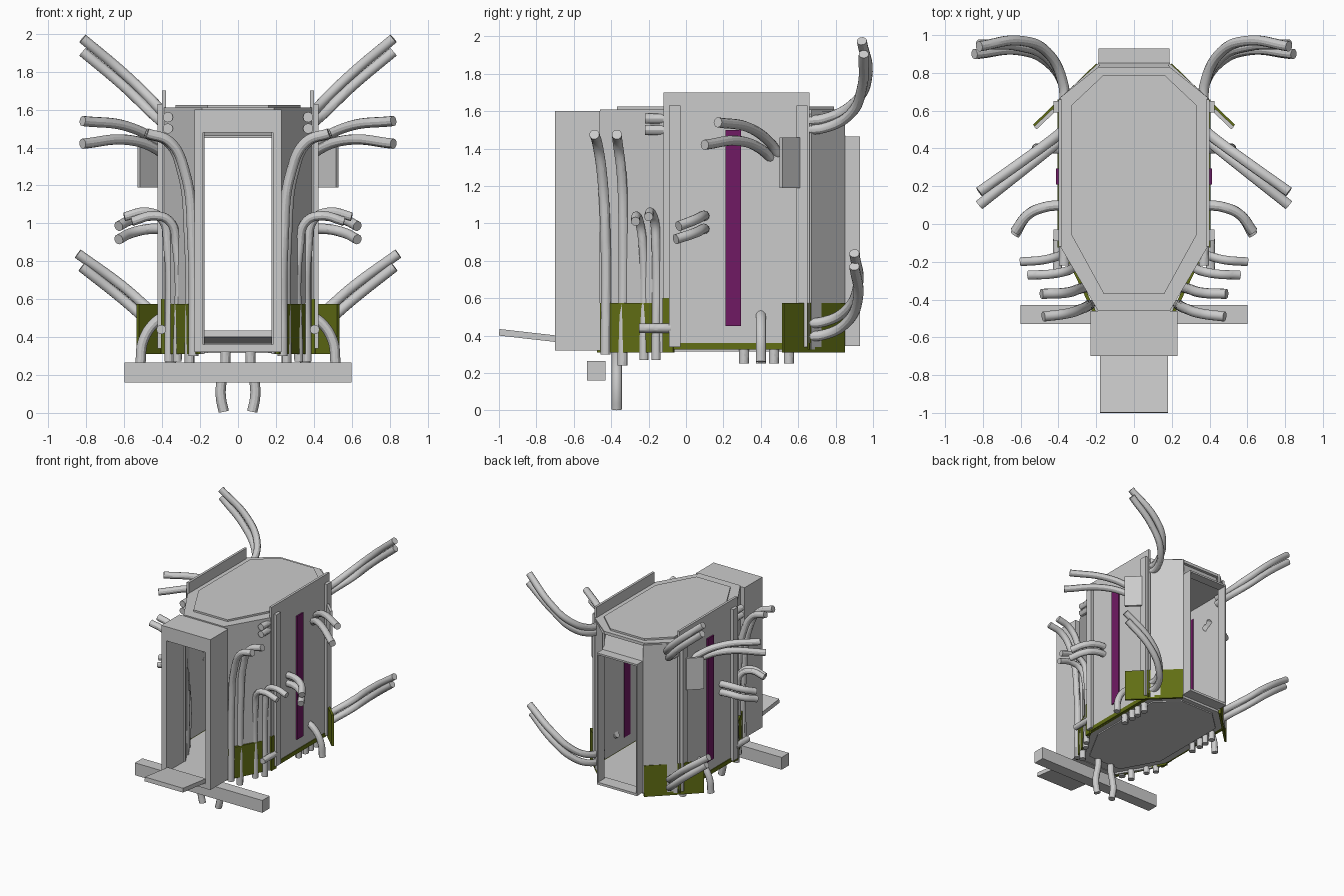
import bpy, bmesh
from mathutils import Vector

if "Cube" in bpy.data.objects:
    bpy.data.objects.remove(bpy.data.objects["Cube"])


def material(name, rgb):
    m = bpy.data.materials.new(name)
    m.diffuse_color = (*rgb, 1)
    m.use_nodes = True
    m.node_tree.nodes["Principled BSDF"].inputs["Base Color"].default_value = m.diffuse_color
    return m


OLIVE = material("olive", (0.12, 0.155, 0.007))
PURPLE = material("purple", (0.16, 0.01, 0.125))


def add_mesh(name, bm, mat=None):
    bmesh.ops.recalc_face_normals(bm, faces=bm.faces)
    me = bpy.data.meshes.new(name)
    bm.to_mesh(me)
    bm.free()
    ob = bpy.data.objects.new(name, me)
    bpy.context.collection.objects.link(ob)
    if mat:
        me.materials.append(mat)
    return ob


def extrude(name, pts, offset, mat=None):
    """Prism from a 3D outline pushed along an offset."""
    bm = bmesh.new()
    f = bm.faces.new([bm.verts.new(p) for p in pts])
    r = bmesh.ops.extrude_face_region(bm, geom=[f])
    vs = [v for v in r["geom"] if isinstance(v, bmesh.types.BMVert)]
    bmesh.ops.translate(bm, verts=vs, vec=Vector(offset))
    if not any(g is f for g in bm.faces):
        bm.faces.new([v for v in bm.verts if v not in vs])
    return add_mesh(name, bm, mat)


def box(name, x, y, z, mat=None):
    pts = [(x[0], y[0], z[0]), (x[1], y[0], z[0]), (x[1], y[1], z[0]), (x[0], y[1], z[0])]
    return extrude(name, pts, (0, 0, z[1] - z[0]), mat)


def boxes(name, x, y, z, mat=None):
    for side, s in (("right", 1), ("left", -1)):
        box(f"{name}_{side}", sorted((s * x[0], s * x[1])), y, z, mat)


def plates(name, a, b, z, t, mat=None):
    """Upright plate between plan points a and b, thickness t inward, both sides."""
    d = Vector((b[0] - a[0], b[1] - a[1], 0)).normalized()
    n = Vector((-d.y, d.x, 0)) * t
    for side, s in (("right", 1), ("left", -1)):
        pts = [(s * a[0], a[1], z[0]), (s * b[0], b[1], z[0]),
               (s * b[0], b[1], z[1]), (s * a[0], a[1], z[1])]
        extrude(f"{name}_{side}", pts, (s * n.x, n.y, 0), mat)


def pipes(name, pts, r=0.027):
    for side, s in (("right", 1), ("left", -1)):
        cu = bpy.data.curves.new(f"{name}_{side}", "CURVE")
        cu.dimensions = "3D"
        cu.bevel_depth = r
        cu.bevel_resolution = 4
        cu.resolution_u = 8
        cu.use_fill_caps = True
        sp = cu.splines.new("BEZIER")
        sp.bezier_points.add(len(pts) - 1)
        for bp, p in zip(sp.bezier_points, pts):
            bp.co = (s * p[0], p[1], p[2])
            bp.handle_left_type = bp.handle_right_type = "AUTO"
        ob = bpy.data.objects.new(f"{name}_{side}", cu)
        bpy.context.collection.objects.link(ob)
        bpy.ops.object.select_all(action="DESELECT")
        ob.select_set(True)
        bpy.context.view_layer.objects.active = ob
        bpy.ops.object.convert(target="MESH")
        bpy.ops.object.shade_smooth_by_angle()


def octagon(name, half, z0, z1):
    plan = half + [(-x, y) for x, y in reversed(half)]
    extrude(name, [(x, y, z0) for x, y in plan], (0, 0, z1 - z0))


# Roof and floor slabs with inset panels
OUTER = [(0.19, -0.46), (0.39, -0.12), (0.39, 0.67), (0.19, 0.83)]
INNER = [(0.16, -0.37), (0.33, -0.06), (0.33, 0.63), (0.16, 0.79)]
octagon("roof", OUTER, 1.585, 1.61)
octagon("roof_panel", INNER, 1.61, 1.625)
octagon("floor", OUTER, 0.325, 0.36)
octagon("floor_panel", INNER, 0.315, 0.325)

# Cabin walls
boxes("side_wall", (0.38, 0.40), (-0.12, 0.66), (0.345, 1.70))
plates("front_corner_wall", (0.19, -0.46), (0.39, -0.12), (0.31, 1.60), 0.015)
plates("rear_corner_wall", (0.39, 0.67), (0.19, 0.85), (0.34, 1.60), 0.015)
boxes("front_post", (0.40, 0.425), (-0.09, -0.03), (0.34, 1.63))
boxes("rear_post", (0.40, 0.425), (0.59, 0.65), (0.34, 1.63))
boxes("side_stripe", (0.375, 0.412), (0.21, 0.295), (0.45, 1.50), PURPLE)

# Front doorway: deep frame, ramp and cross bar
boxes("door_jamb", (0.185, 0.23), (-0.70, -0.46), (0.32, 1.60))
box("door_header", (-0.185, 0.185), (-0.70, -0.46), (1.48, 1.60))
box("door_sill", (-0.185, 0.185), (-0.70, -0.46), (0.32, 0.36))
extrude("ramp", [(-0.18, -0.69, 0.365), (-0.18, -1.0, 0.40),
                 (-0.18, -0.997, 0.435), (-0.18, -0.69, 0.40)], (0.36, 0, 0))
box("cross_bar", (-0.60, 0.60), (-0.53, -0.43), (0.16, 0.265))

# Rear doorway: thin jambs and sloping header
boxes("rear_jamb", (0.178, 0.188), (0.84, 0.93), (0.36, 1.46))
box("rear_frame_top", (-0.188, 0.188), (0.85, 0.93), (1.45, 1.465))
box("rear_sill", (-0.188, 0.188), (0.82, 0.93), (0.345, 0.365))
extrude("rear_header", [(-0.19, 0.80, 1.60), (-0.19, 0.855, 1.46),
                        (-0.19, 0.84, 1.46), (-0.19, 0.785, 1.60)], (0.38, 0, 0))

# Olive skirts and grey upper rear plates
plates("front_skirt", (0.215, -0.475), (0.41, -0.07), (0.31, 0.575), 0.018, OLIVE)
plates("rear_skirt", (0.535, 0.525), (0.20, 0.85), (0.31, 0.575), 0.018, OLIVE)
boxes("side_skirt", (0.375, 0.405), (-0.12, 0.66), (0.325, 0.36), OLIVE)
boxes("skirt_end", (0.385, 0.405), (-0.125, -0.08), (0.31, 0.60), OLIVE)
plates("rear_upper_plate", (0.53, 0.515), (0.43, 0.61), (1.19, 1.46), 0.02)

# Paired hoses sweeping off the rear corners
for i, dz in enumerate((0, -0.07)):
    pipes(f"rear_top_hose_{i}", [(0.37, 0.60, 1.55 + dz * .7), (0.375, 0.74, 1.56 + dz * .7),
          (0.46, 0.91 - i * .03, 1.655 + dz), (0.60, 0.97 - i * .03, 1.79 + dz),
          (0.82, 0.94 + i * .01, 1.975 + dz)])
    pipes(f"rear_low_hose_{i}", [(0.37, 0.60, 0.465 + dz), (0.375, 0.74, 0.475 + dz),
          (0.46, 0.86, 0.54 + dz), (0.61, 0.92, 0.67 + dz), (0.845 - i * .02, 0.90, 0.84 + dz)])

# Side hoses
pipes("side_upper_hose_a", [(0.37, 0.50, 1.36), (0.43, 0.45, 1.43), (0.58, 0.34, 1.51), (0.82, 0.17, 1.54)])
pipes("side_upper_hose_b", [(0.37, 0.46, 1.34), (0.43, 0.41, 1.39), (0.58, 0.29, 1.44), (0.82, 0.10, 1.42)])
for i, dz in enumerate((0, -0.07)):
    pipes(f"side_mid_hose_{i}", [(0.38, 0.10, 1.04 + dz), (0.47, 0.09, 1.04 + dz),
          (0.56, 0.05, 1.02 + dz), (0.63, -0.04 - i * .015, 0.985 + dz)])
pipes("side_low_hose", [(0.37, 0.40, 0.52), (0.44, 0.40, 0.475), (0.50, 0.40, 0.38), (0.515, 0.40, 0.26)])

# Tall hoses climbing the front corners
pipes("tall_hose_a", [(0.235, -0.43, 0.30), (0.24, -0.43, 0.90), (0.28, -0.45, 1.27),
                      (0.36, -0.475, 1.43), (0.48, -0.49, 1.475)])
pipes("tall_hose_b", [(0.255, -0.34, 0.24), (0.26, -0.335, 0.95), (0.295, -0.345, 1.27),
                      (0.37, -0.365, 1.43), (0.49, -0.37, 1.475)])
pipes("short_hose_a", [(0.32, -0.225, 0.27), (0.325, -0.23, 0.88), (0.36, -0.25, 1.01),
                       (0.44, -0.265, 1.04), (0.56, -0.27, 1.01)], 0.024)
pipes("short_hose_b", [(0.365, -0.16, 0.27), (0.37, -0.16, 0.88), (0.40, -0.17, 1.02),
                       (0.48, -0.19, 1.06), (0.60, -0.20, 1.035)], 0.024)

# Short stubs, bottom pegs and underside outlets
pipes("skirt_stub", [(0.405, -0.25, 0.44), (0.405, -0.08, 0.44)], 0.025)
for i, z in enumerate((1.56, 1.50)):
    pipes(f"roof_stub_{i}", [(0.37, -0.22, z), (0.37, -0.10, z)])
for i, y in enumerate((0.31, 0.40, 0.47, 0.55)):
    pipes(f"bottom_peg_{i}", [(0.355, y, 0.25), (0.355, y, 0.345)])
pipes("underside_outlet", [(0.065, -0.37, 0.34), (0.068, -0.37, 0.25), (0.09, -0.37, 0.14),
                           (0.09, -0.37, 0.08), (0.075, -0.37, 0.006)])
